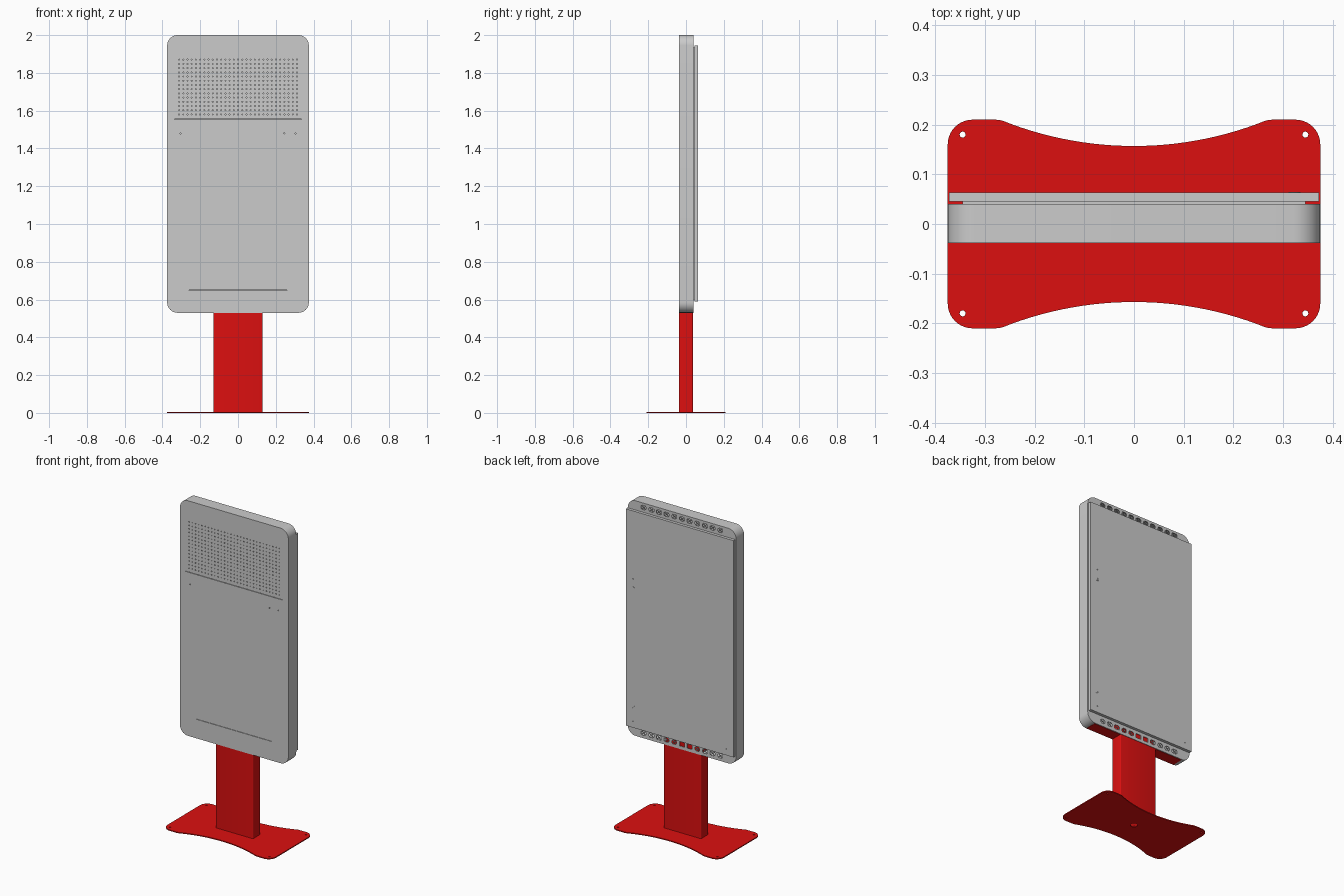
import bpy, bmesh
from math import pi, sin, cos, sqrt, radians
from mathutils import Matrix

if "Cube" in bpy.data.objects:
    bpy.data.objects.remove(bpy.data.objects["Cube"])

red = bpy.data.materials.new("red_paint")
red.diffuse_color = (0.72, 0.005, 0.005, 1)
red.use_nodes = True
red.node_tree.nodes["Principled BSDF"].inputs["Base Color"].default_value = red.diffuse_color


def rounded(w, h, r, cx=0, cy=0, n=10):
    """Rounded rectangle outline with half sizes w, h."""
    pts = []
    for k, (sx, sy) in enumerate([(1, 1), (-1, 1), (-1, -1), (1, -1)]):
        for i in range(n + 1):
            a = pi / 2 * (k + i / n)
            pts.append((cx + sx * (w - r) + r * cos(a), cy + sy * (h - r) + r * sin(a)))
    return pts


def rect(w, h, cx=0, cy=0):
    return [(cx - w, cy - h), (cx + w, cy - h), (cx + w, cy + h), (cx - w, cy + h)]


def circle(r, cx, cy, n=12):
    return [(cx + r * cos(2 * pi * i / n), cy + r * sin(2 * pi * i / n)) for i in range(n)]


def plate(name, loops, lo, hi, upright=False, mat=None):
    """Extrude filled outlines (inner loops are holes) from lo to hi along z, or along y if upright."""
    cu = bpy.data.curves.new(name, 'CURVE')
    cu.dimensions, cu.fill_mode, cu.extrude = '2D', 'BOTH', (hi - lo) / 2
    for pts in loops:
        s = cu.splines.new('POLY')
        s.points.add(len(pts) - 1)
        for p, (x, y) in zip(s.points, pts):
            p.co = (x, y, 0, 1)
        s.use_cyclic_u = True
    tmp = bpy.data.objects.new(name + "_outline", cu)
    bpy.context.collection.objects.link(tmp)
    me = bpy.data.meshes.new_from_object(tmp.evaluated_get(bpy.context.evaluated_depsgraph_get()))
    bpy.data.objects.remove(tmp)
    mid = (lo + hi) / 2
    if upright:
        me.transform(Matrix.Translation((0, mid, 0)) @ Matrix.Rotation(pi / 2, 4, 'X'))
    else:
        me.transform(Matrix.Translation((0, 0, mid)))
    bm = bmesh.new()
    bm.from_mesh(me)
    bmesh.ops.remove_doubles(bm, verts=bm.verts, dist=1e-5)
    bmesh.ops.recalc_face_normals(bm, faces=bm.faces)
    bm.to_mesh(me)
    bm.free()
    me.materials.clear()
    if mat:
        me.materials.append(mat)
    ob = bpy.data.objects.new(name, me)
    bpy.context.collection.objects.link(ob)
    bpy.ops.object.select_all(action='DESELECT')
    ob.select_set(True)
    bpy.context.view_layer.objects.active = ob
    bpy.ops.object.shade_smooth_by_angle(angle=radians(30))
    return ob


# Base plate: rounded corners, concave long sides, bolt holes and cable hole
quarter = [(0.325 + 0.05 * cos(pi / 2 * i / 10), 0.16 + 0.05 * sin(pi / 2 * i / 10)) for i in range(11)]
quarter += [(0.278, 0.21), (0.270, 0.2092), (0.262, 0.207)]
R = 0.714
quarter += [(x, 0.157 + R - sqrt(R * R - x * x)) for x in [0.25 * (1 - i / 12) for i in range(12)]]
half = quarter + [(0, 0.157)] + [(-x, y) for x, y in reversed(quarter)]
base = half + [(-x, -y) for x, y in half]
bolts = [circle(0.006, sx * 0.345, sy * 0.18, 16) for sx in (-1, 1) for sy in (-1, 1)]
plate("base_plate", [base, circle(0.021, 0, 0, 24)] + bolts, 0, 0.006, mat=red)

# Post: hollow tube, plus the mount inside the cabinet
plate("post", [rounded(0.13, 0.037, 0.005, n=4), rounded(0.126, 0.033, 0.003, n=4)], 0.006, 0.53, mat=red)
plate("post_mount", [rect(0.12, 0.030)], 0.528, 0.62, mat=red)
plate("underside_plate", [rect(0.32, 0.035)], 0.5285, 0.5305, mat=red)

# Cabinet shell
Z, H = 1.265, 0.735
outer = rounded(0.375, H, 0.055, 0, Z)
plate("cabinet_shell", [outer, rounded(0.371, H - 0.004, 0.051, 0, Z)], -0.034, 0.037, True)

# Front panel: perforated field, thin slots and sensor holes
holes = [circle(0.003, -0.312 + 0.0223 * i, 1.58 + 0.0223 * j, 6) for i in range(29) for j in range(14)]
holes += [rect(0.335, 0.0012, 0, 1.555), rect(0.26, 0.001, 0, 0.65)]
holes += [circle(0.003, x, 1.48, 8) for x in (-0.305, 0.245, 0.305)]
plate("front_panel", [outer] + holes, -0.038, -0.034, True)


# Back panel: rows of crossed vent openings
def vent(cx, cz, w=0.017, h=0.013, g=0.003):
    tris = []
    for s in (-1, 1):
        tris.append([(cx + s * g, cz), (cx + s * w, cz - h + g), (cx + s * w, cz + h - g)])
        tris.append([(cx, cz + s * g), (cx - w + g, cz + s * h), (cx + w - g, cz + s * h)])
    return tris


vents = []
for cz in (0.562, 1.972):
    for i in range(-5, 6):
        cx = 0.053 * i
        if cz < 1 and i in (0, -1):
            vents.append(rect(0.017, 0.013, cx, cz))
        else:
            vents += vent(cx, cz)
plate("back_panel", [outer] + vents, 0.037, 0.040, True)

# Door with its seal frame, lock openings and screw holes
DZ = 1.2675
plate("door_seal", [rect(0.345, 0.667, 0, DZ), rect(0.29, 0.61, 0, DZ)], 0.040, 0.045, True)
screws = [(0.323, 1.52), (0.323, 0.63), (-0.323, 0.63)]
plate("door", [rect(0.372, 0.6775, 0, DZ)] + [circle(0.003, x, z, 8) for x, z in screws], 0.045, 0.063, True)
for n, z in enumerate((1.46, 0.72)):
    plate(f"door_lock_{n + 1}", [circle(0.012, 0.323, z, 20), rect(0.002, 0.006, 0.323, z)], 0.062, 0.0645, True)
